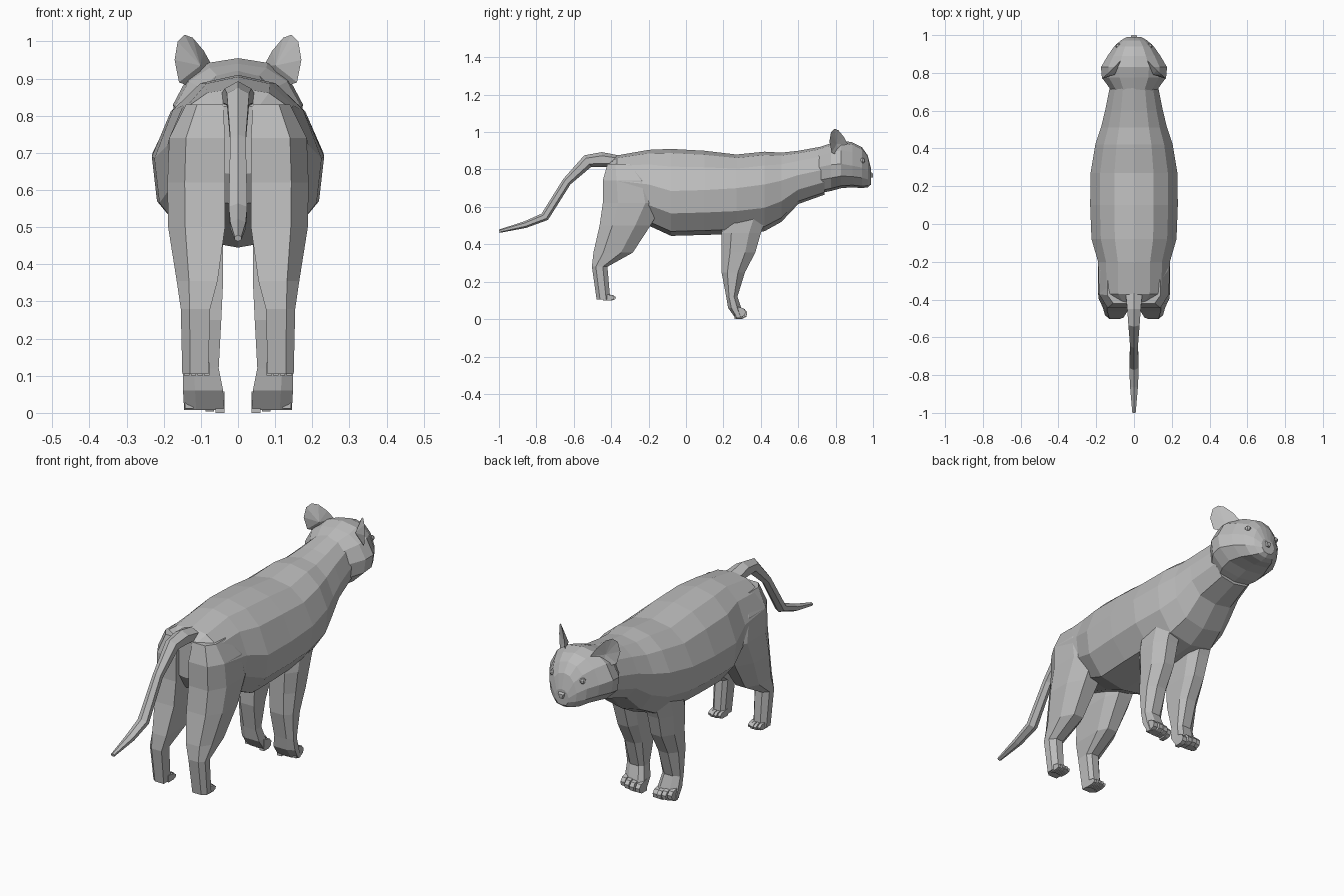
import bpy, bmesh, math
from mathutils import Vector

if "Cube" in bpy.data.objects:
    bpy.data.objects.remove(bpy.data.objects["Cube"])

grey = bpy.data.materials.new("plain grey")
grey.diffuse_color = (0.5, 0.5, 0.5, 1)
grey.use_nodes = True
grey.node_tree.nodes["Principled BSDF"].inputs["Base Color"].default_value = grey.diffuse_color


def finish(name, bm, mirror=False):
    bmesh.ops.recalc_face_normals(bm, faces=bm.faces)
    me = bpy.data.meshes.new(name)
    bm.to_mesh(me)
    bm.free()
    me.materials.append(grey)
    ob = bpy.data.objects.new(name, me)
    bpy.context.collection.objects.link(ob)
    if mirror:
        m = ob.modifiers.new("Mirror", 'MIRROR')
        m.use_axis[0] = True
        m.use_mirror_merge = False
    return ob


def loft(bm, rings):
    """Skin equal-sized rings of points and cap both ends."""
    loops = [[bm.verts.new(p) for p in r] for r in rings]
    n = len(loops[0])
    for a, b in zip(loops, loops[1:]):
        for i in range(n):
            j = (i + 1) % n
            bm.faces.new((a[i], a[j], b[j], b[i]))
    bm.faces.new(loops[0])
    bm.faces.new(loops[-1][::-1])


def body_ring(y, zt, zw, zb, w):
    """Twelve-sided section: top, widest and bottom heights, half width."""
    up, dn = zt - zw, zw - zb
    half = [(0, zt), (.45 * w, zt - .1 * up), (.78 * w, zt - .42 * up), (w, zw),
            (.94 * w, zw - .5 * dn), (.6 * w, zw - .9 * dn), (0, zb)]
    return [(x, y, z) for x, z in half] + [(-x, y, z) for x, z in half[-2:0:-1]]


def leg_ring(z, yb, yf, xi, xo):
    """Eight-sided section with a flat back and bevelled outer side."""
    w, d = xo - xi, yf - yb
    return [(xi, yb, z), (xi + .7 * w, yb, z), (xo, yb + .25 * d, z), (xo, yb + .7 * d, z),
            (xi + .7 * w, yf, z), (xi + .2 * w, yf, z), (xi, yf - .25 * d, z), (xi, yb + .3 * d, z)]


# Torso and neck
bm = bmesh.new()
loft(bm, [body_ring(*s) for s in [
    (-.42, .83, .75, .64, .12), (-.37, .875, .74, .56, .185), (-.2, .905, .72, .50, .19),
    (-.08, .91, .685, .445, .225), (.1, .90, .69, .45, .232), (.27, .88, .70, .455, .23),
    (.42, .895, .72, .47, .205), (.51, .89, .74, .52, .175), (.60, .90, .77, .615, .153),
    (.74, .925, .80, .665, .125)]])
finish("torso", bm)

# Head
bm = bmesh.new()
loft(bm, [body_ring(*s) for s in [
    (.70, .915, .81, .67, .115), (.775, .94, .825, .685, .17), (.83, .955, .83, .70, .175),
    (.89, .945, .82, .705, .14), (.94, .92, .81, .70, .105), (.972, .875, .79, .705, .07),
    (.99, .80, .765, .72, .038)]])
finish("head", bm)

# Nose
bm = bmesh.new()
loft(bm, [[(-.022, .975, .795), (.022, .975, .795), (.015, .975, .755), (-.015, .975, .755)],
          [(-.014, 1.0, .778), (.014, 1.0, .778), (.006, 1.0, .758), (-.006, 1.0, .758)]])
finish("nose", bm)

# Eyes
bm = bmesh.new()
bmesh.ops.create_uvsphere(bm, u_segments=8, v_segments=5, radius=.015)
bmesh.ops.translate(bm, verts=bm.verts, vec=(.084, .943, .847))
finish("eyes", bm, True)

# Ears: cupped leaf shapes opening outward and forward
bm = bmesh.new()
outline = [(0, .935), (.03, .975), (.07, 1.01), (.1, 1.018), (.125, 1.0),
           (.136, .95), (.12, .89), (.05, .87)]
rim = [bm.verts.new((.07 + .74 * u, .865 - .72 * u, z)) for u, z in outline]
centre = Vector((.125, .815, .935))
for depth in (.034, .014):
    c = bm.verts.new(centre - Vector((.7, .7, 0)) * depth)
    for i in range(len(rim)):
        bm.faces.new((rim[i], rim[(i + 1) % len(rim)], c))
finish("ears", bm, True)

# Legs
hind = [(.83, -.42, -.25, .04, .14), (.74, -.445, -.15, .035, .185), (.62, -.445, -.12, .035, .19),
        (.5, -.462, -.19, .035, .188), (.355, -.495, -.285, .055, .165),
        (.28, -.503, -.42, .075, .154), (.105, -.478, -.405, .08, .15)]
fore = [(.62, .22, .46, .04, .165), (.46, .19, .40, .04, .165), (.355, .19, .37, .04, .157),
        (.25, .19, .315, .045, .152), (.12, .215, .275, .052, .148),
        (.06, .225, .295, .04, .148), (.008, .262, .305, .037, .145)]
for name, st in (("hind_legs", hind), ("front_legs", fore)):
    bm = bmesh.new()
    loft(bm, [leg_ring(*s) for s in st])
    finish(name, bm, True)

# Toes: four small wedges on each paw
for name, x0, x1, tip, z0, rise, h in (("hind_toes", .076, .147, -.375, .10, 0, .035),
                                       ("front_toes", .036, .146, .327, 0, .004, .058)):
    bm = bmesh.new()
    step = (x1 - x0) / 4
    prof = [(-.06, 0), (-.02, 0), (-.004, .15), (0, .5), (-.014, .8), (-.06, 1)]
    for i in range(4):
        a, y = x0 + i * step, tip - (.008 if i in (0, 3) else 0)
        loft(bm, [[(x, y + dy, z0 + i * rise + h * dz) for dy, dz in prof]
                  for x in (a + .001, a + step * .88)])
    finish(name, bm, True)

# Tail: tapering six-sided tube
path = [(-.36, .845, .045, .03), (-.45, .853, .036, .04), (-.525, .845, .03, .036),
        (-.637, .735, .021, .024), (-.755, .547, .025, .024), (-.86, .505, .021, .018),
        (-.998, .47, .009, .009)]
rings = []
for i, (y, z, rx, rn) in enumerate(path):
    p, q = path[max(i - 1, 0)], path[min(i + 1, len(path) - 1)]
    t = Vector((0, q[0] - p[0], q[1] - p[1])).normalized()
    n = Vector((0, t.z, -t.y))
    rings.append([Vector((math.sin(k * math.pi / 3) * rx * 1.15, y, z))
                  + n * math.cos(k * math.pi / 3) * rn for k in range(6)])
bm = bmesh.new()
loft(bm, rings)
finish("tail", bm)
